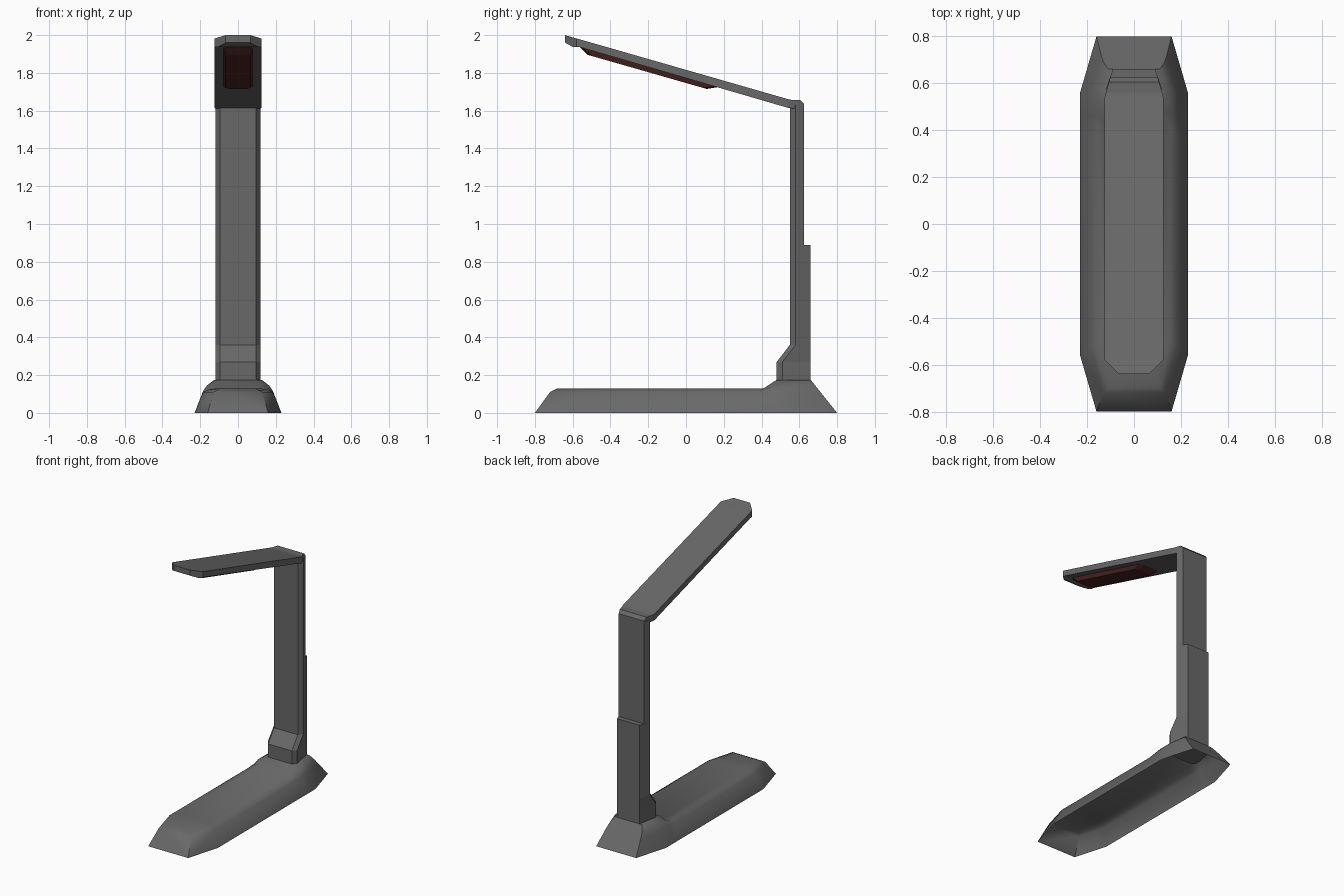
import bpy, bmesh, math

if "Cube" in bpy.data.objects:
    bpy.data.objects.remove(bpy.data.objects["Cube"])

def material(name, rgb):
    m = bpy.data.materials.new(name)
    m.diffuse_color = (*rgb, 1)
    m.use_nodes = True
    m.node_tree.nodes["Principled BSDF"].inputs["Base Color"].default_value = m.diffuse_color
    return m

GREY = material("dark grey plastic", (0.14, 0.14, 0.14))
RED = material("dark red lamp", (0.085, 0.02, 0.02))

def finish(bm, name, mat, angle=None):
    bmesh.ops.recalc_face_normals(bm, faces=bm.faces)
    me = bpy.data.meshes.new(name)
    bm.to_mesh(me)
    bm.free()
    me.materials.append(mat)
    ob = bpy.data.objects.new(name, me)
    bpy.context.collection.objects.link(ob)
    if angle:
        bpy.context.view_layer.objects.active = ob
        ob.select_set(True)
        bpy.ops.object.shade_smooth_by_angle(angle=math.radians(angle))
        ob.select_set(False)
    return ob

def loft(name, rings, mat):
    """Closed solid through rings with equal point counts."""
    bm = bmesh.new()
    vr = [[bm.verts.new(p) for p in r] for r in rings]
    n = len(vr[0])
    for a, b in zip(vr, vr[1:]):
        for i in range(n):
            j = (i + 1) % n
            bm.faces.new((a[i], a[j], b[j], b[i]))
    bm.faces.new(vr[0])
    bm.faces.new(vr[-1])
    return finish(bm, name, mat)

# Base: hollow shell, half sections (bottom, shoulder, upper bevel, top) mirrored in x
half = [
    [(.16, -.80, 0), (.13, -.72, .11), (.11, -.70, .12), (.09, -.68, .13)],
    [(.23, -.56, 0), (.185, -.52, .11), (.155, -.51, .123), (.12, -.50, .13)],
    [(.23, .35, 0), (.185, .38, .11), (.155, .40, .123), (.12, .43, .13)],
    [(.23, .46, 0), (.185, .46, .115), (.165, .465, .145), (.12, .48, .175)],
    [(.23, .56, 0), (.185, .56, .115), (.165, .57, .145), (.125, .58, .175)],
    [(.16, .80, 0), (.14, .72, .10), (.13, .69, .1375), (.11, .66, .175)],
]
bm = bmesh.new()
rows = []
for h in half:
    full = h + [(-x, y, z) for x, y, z in reversed(h)]
    rows.append([bm.verts.new(p) for p in full])
for a, b in zip(rows, rows[1:]):
    for i in range(7):
        bm.faces.new((a[i], a[i + 1], b[i + 1], b[i]))
for r in (rows[0], rows[-1]):
    for i in range(3):
        bm.faces.new((r[i], r[i + 1], r[6 - i], r[7 - i]))
finish(bm, "base", GREY, 48)

# Column with front foot and stepped back: (z, front y, back y, back half width)
def column_ring(z, yf, yb, wb):
    pts = [(.095, yf), (.118, yf + .03), (wb, yb)]
    pts += [(-x, y) for x, y in reversed(pts)]
    return [(x, y, z) for x, y in pts]

loft("column", [column_ring(*s) for s in (
    (.12, .48, .66, .09), (.27, .48, .66, .09), (.36, .55, .66, .09),
    (.89, .55, .66, .09), (.89, .55, .625, .102), (1.63, .55, .625, .102))], GREY)

# Sloping lamp arm: (y, half width, top z, bottom z)
loft("lamp_arm", [[(w, y, b), (w, y, t), (-w, y, t), (-w, y, b)] for y, w, t, b in (
    (-.64, .065, 2.0, 1.96), (-.60, .105, 1.988, 1.938), (-.58, .125, 1.982, 1.938),
    (-.56, .125, 1.977, 1.936), (.54, .125, 1.661, 1.615), (.56, .12, 1.657, 1.612),
    (.605, .107, 1.657, 1.615), (.625, .102, 1.635, 1.615))], GREY)

# Lamp panel: bevelled plate with clipped corners under the arm
def panel_ring(w, y0, y1, drop, c=.02):
    q = [(w - c, y0), (w, y0 + c), (w, y1 - c), (w - c, y1)]
    q += [(-x, y) for x, y in reversed(q)]
    return [(x, y, 1.936 - .292 * (y + .56) * .9812 - drop) for x, y in q]

loft("lamp_panel", [panel_ring(.078, -.56, .17, -.01),
                    panel_ring(.078, -.56, .17, .002),
                    panel_ring(.066, -.52, .11, .029)], RED)
